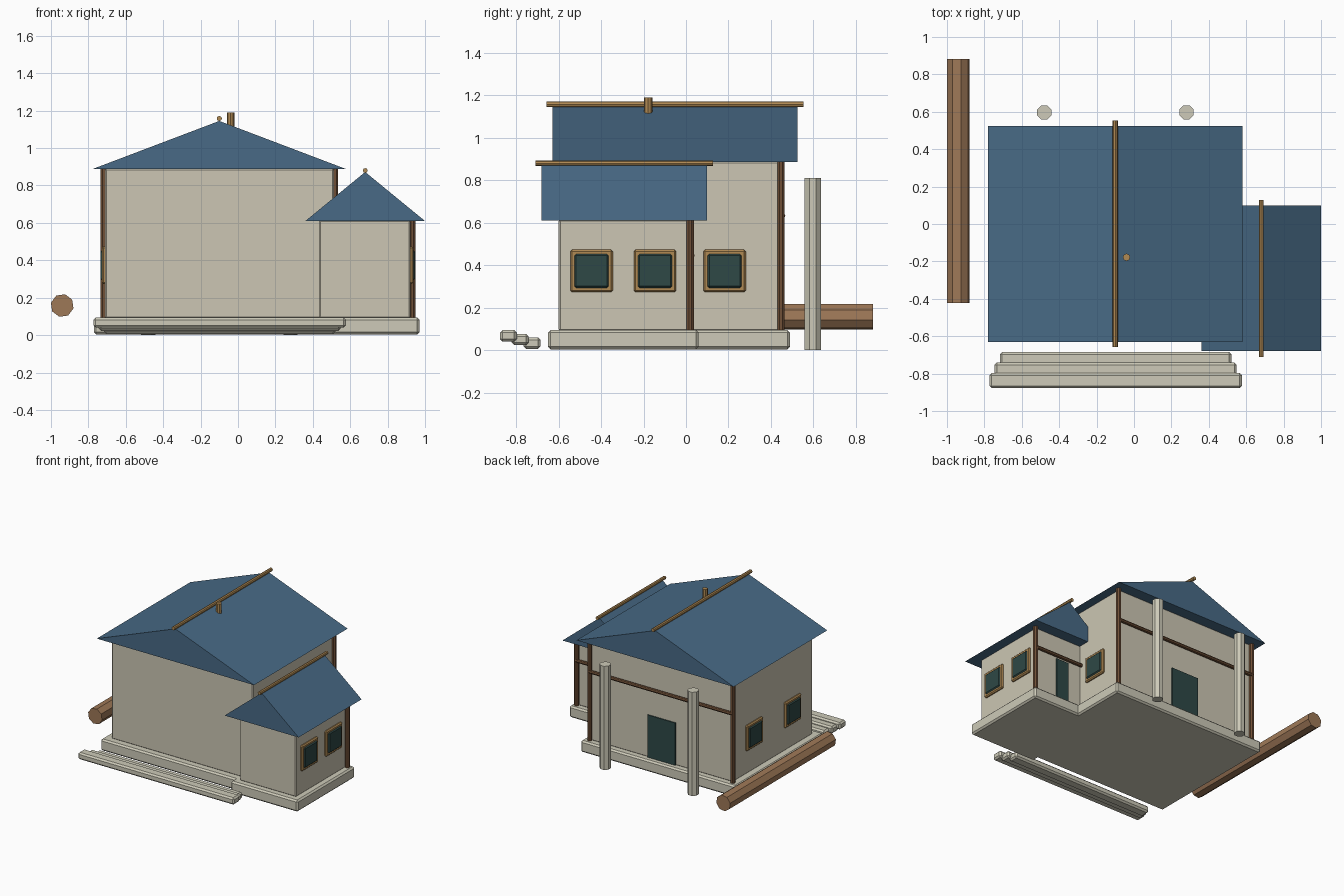
import bpy, bmesh, math
from mathutils import Matrix, Vector

cube = bpy.data.objects.get("Cube")
if cube:
    bpy.data.objects.remove(cube, do_unlink=True)


def material(name, rgb):
    lin = [((c / 255 + 0.055) / 1.055) ** 2.4 for c in rgb] + [1]
    m = bpy.data.materials.new(name)
    m.use_nodes = True
    m.diffuse_color = lin
    m.node_tree.nodes["Principled BSDF"].inputs["Base Color"].default_value = lin
    return m


PLASTER = material("plaster", (204, 198, 179))
STONE = material("pale stone", (205, 202, 184))
ROOF = material("blue roof", (72, 106, 134))
POST = material("dark timber", (112, 80, 55))
LOG = material("log brown", (158, 120, 87))
TRIM = material("tan trim", (176, 138, 84))
GLASS = material("dark teal", (46, 72, 70))


def finish(name, bm, mat):
    bmesh.ops.recalc_face_normals(bm, faces=bm.faces)
    mesh = bpy.data.meshes.new(name)
    bm.to_mesh(mesh)
    bm.free()
    mesh.materials.append(mat)
    obj = bpy.data.objects.new(name, mesh)
    bpy.context.collection.objects.link(obj)
    return obj


def box(name, x, y, z, mat, bevel=0.0):
    """Box from (min, max) pairs with an optional chamfer."""
    bm = bmesh.new()
    bmesh.ops.create_cube(bm, size=1)
    for v in bm.verts:
        v.co = [(a + b) / 2 + c * (b - a) for (a, b), c in zip((x, y, z), v.co)]
    if bevel:
        bmesh.ops.bevel(bm, geom=bm.edges[:], offset=bevel, segments=1, affect='EDGES')
    return finish(name, bm, mat)


def rod(name, start, end, radius, mat, sides=8, turn=0.0):
    """Faceted cylinder between two points."""
    a, b = Vector(start), Vector(end)
    d = b - a
    rot = d.to_track_quat('Z', 'Y').to_matrix().to_4x4()
    m = Matrix.Translation((a + b) / 2) @ rot @ Matrix.Rotation(turn, 4, 'Z')
    bm = bmesh.new()
    bmesh.ops.create_cone(bm, cap_ends=True, segments=sides, radius1=radius,
                          radius2=radius, depth=d.length, matrix=m)
    return finish(name, bm, mat)


def gable_roof(name, x, y, eave, ridge):
    """Solid triangular prism with its ridge running front to back."""
    bm = bmesh.new()
    profile = [(x[0], eave), (x[1], eave), (sum(x) / 2, ridge)]
    tri = bm.faces.new([bm.verts.new((px, y[0], pz)) for px, pz in profile])
    ext = bmesh.ops.extrude_face_region(bm, geom=[tri])
    verts = [g for g in ext["geom"] if isinstance(g, bmesh.types.BMVert)]
    bmesh.ops.translate(bm, verts=verts, vec=(0, y[1] - y[0], 0))
    return finish(name, bm, ROOF)


def window(name, wall_x, y, side):
    """Chamfered frame with a slightly raised pane on a side wall."""
    z = 0.373
    for part, half, out, mat in (("frame", 0.1, 0.016, TRIM), ("pane", 0.08, 0.024, GLASS)):
        xs = sorted((wall_x - side * 0.02, wall_x + side * out))
        box(name + "_" + part, xs, (y - half, y + half), (z - half, z + half), mat, 0.008)


# Foundations
box("main_foundation", (-0.77, 0.57), (-0.60, 0.49), (0.004, 0.094), STONE, 0.012)
box("wing_foundation", (0.39, 0.97), (-0.65, 0.06), (0.004, 0.094), STONE, 0.012)

# Walls
box("main_walls", (-0.712, 0.512), (-0.545, 0.44), (0.09, 0.89), PLASTER, 0.008)
box("wing_walls", (0.434, 0.922), (-0.60, 0.012), (0.09, 0.615), PLASTER, 0.008)

# Roofs and ridge poles
gable_roof("main_roof", (-0.78, 0.58), (-0.63, 0.525), 0.887, 1.145)
gable_roof("wing_roof", (0.36, 1.0), (-0.68, 0.098), 0.61, 0.872)
rod("main_ridge_pole", (-0.1, -0.657, 1.158), (-0.1, 0.553, 1.158), 0.014, TRIM)
rod("wing_ridge_pole", (0.68, -0.71, 0.88), (0.68, 0.127, 0.88), 0.013, TRIM)
rod("roof_vent", (-0.04, -0.178, 1.115), (-0.04, -0.178, 1.19), 0.02, TRIM)

# Corner posts and back beams
for name, x, y, top in (("main_post_right", -0.718, 0.447, 0.89),
                        ("main_post_left", 0.519, 0.447, 0.89),
                        ("wing_post", 0.932, 0.02, 0.612)):
    rod(name, (x, y, 0.09), (x, y, top), 0.018, POST, turn=math.pi / 8)
rod("main_back_beam", (-0.718, 0.454, 0.633), (0.519, 0.454, 0.633), 0.014, POST)
rod("wing_back_beam", (0.51, 0.027, 0.445), (0.932, 0.027, 0.445), 0.014, POST)

# Windows on the side walls
for i, y in enumerate((-0.445, -0.146)):
    window(f"wing_window_{i + 1}", 0.922, y, 1)
window("main_left_window", 0.512, 0.182, 1)
for i, y in enumerate((-0.29, 0.182)):
    window(f"main_right_window_{i + 1}", -0.712, y, -1)

# Back doors
box("main_door", (-0.22, 0.02), (0.43, 0.448), (0.09, 0.425), GLASS)
box("wing_door", (0.625, 0.735), (0.0, 0.02), (0.09, 0.425), GLASS)

# Front steps
for i in range(3):
    inset, drop = 0.028 * i, 0.017 * i
    front = -0.877 + 0.056 * i
    box(f"front_step_{i + 1}", (-0.773 + inset, 0.577 - inset), (front, front + 0.08),
        (0.04 - drop, 0.094 - drop), STONE, 0.012)

# Back pillars and the loose log
for name, x in (("right_pillar", -0.48), ("left_pillar", 0.28)):
    rod(name, (x, 0.597, 0), (x, 0.597, 0.81), 0.041, STONE, turn=math.pi / 8)
rod("loose_log", (-0.94, -0.422, 0.158), (-0.94, 0.882, 0.158), 0.062, LOG, turn=0.25)
